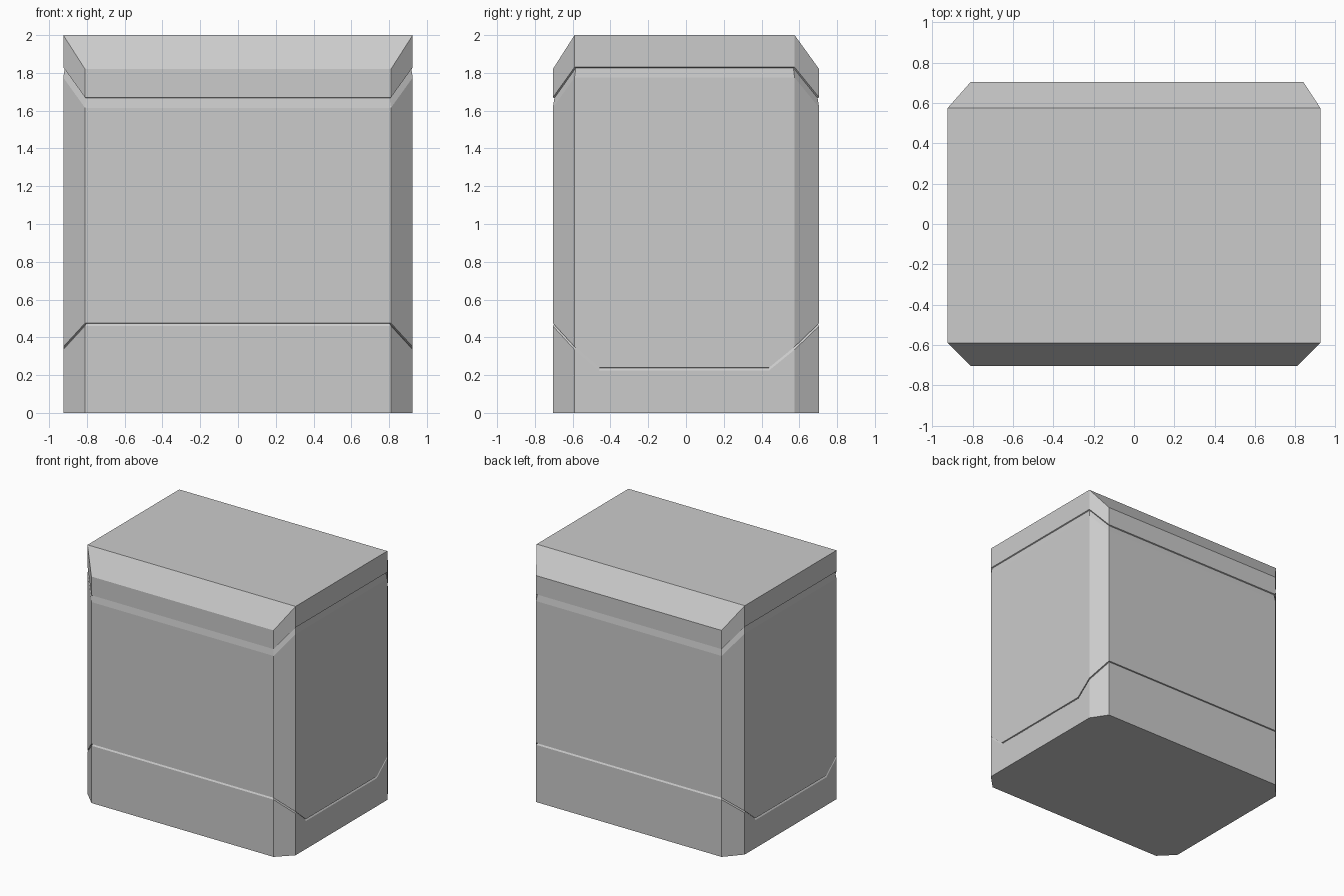
import bpy, bmesh

if "Cube" in bpy.data.objects:
    bpy.data.objects.remove(bpy.data.objects["Cube"])

# Plan outline, counter-clockwise: x, y, base seam z, lid seam z, top z
F, S = (0.475, 1.67, 1.82), (0.35, 1.83, 2.0)
M = (0.24, 1.83, 2.0)
outline = [
    (-0.81, -0.705, *F), (0.81, -0.705, *F),
    (0.925, -0.59, *S), (0.925, -0.46, *M), (0.925, 0.44, *M), (0.925, 0.575, *S),
    (0.84, 0.705, *F), (-0.81, 0.705, *F),
    (-0.925, 0.575, *S), (-0.925, 0.44, *M), (-0.925, -0.46, *M), (-0.925, -0.59, *S),
]


def ring(bm, height, inset=0.0):
    """One loop of the shell, height picks z for each outline point."""
    return [bm.verts.new((p[0] * (1 - inset / 0.925), p[1] * (1 - inset / 0.705), height(p)))
            for p in outline]


bm = bmesh.new()
D = 0.008
# Floor, base seam groove, body, lid seam groove, lid top edge
rings = [
    ring(bm, lambda p: 0.0),
    ring(bm, lambda p: p[2] - 0.015),
    ring(bm, lambda p: p[2] - 0.003, D),
    ring(bm, lambda p: p[2]),
    ring(bm, lambda p: p[3] - 0.055),
    ring(bm, lambda p: p[3] - 0.004, D),
    ring(bm, lambda p: p[3]),
    ring(bm, lambda p: p[4]),
]
n = len(outline)
for lo, hi in zip(rings, rings[1:]):
    for i in range(n):
        j = (i + 1) % n
        bm.faces.new((lo[i], lo[j], hi[j], hi[i]))

# Floor, flat top, and the front and back slopes
bm.faces.new(rings[0][::-1])
t = rings[-1]
bm.faces.new(t[2:6] + t[8:12])
bm.faces.new((t[0], t[1], t[2], t[11]))
bm.faces.new((t[5], t[6], t[7], t[8]))
bmesh.ops.recalc_face_normals(bm, faces=bm.faces[:])

mesh = bpy.data.meshes.new("lidded_box")
bm.to_mesh(mesh)
bm.free()
obj = bpy.data.objects.new("lidded_box", mesh)
bpy.context.collection.objects.link(obj)
